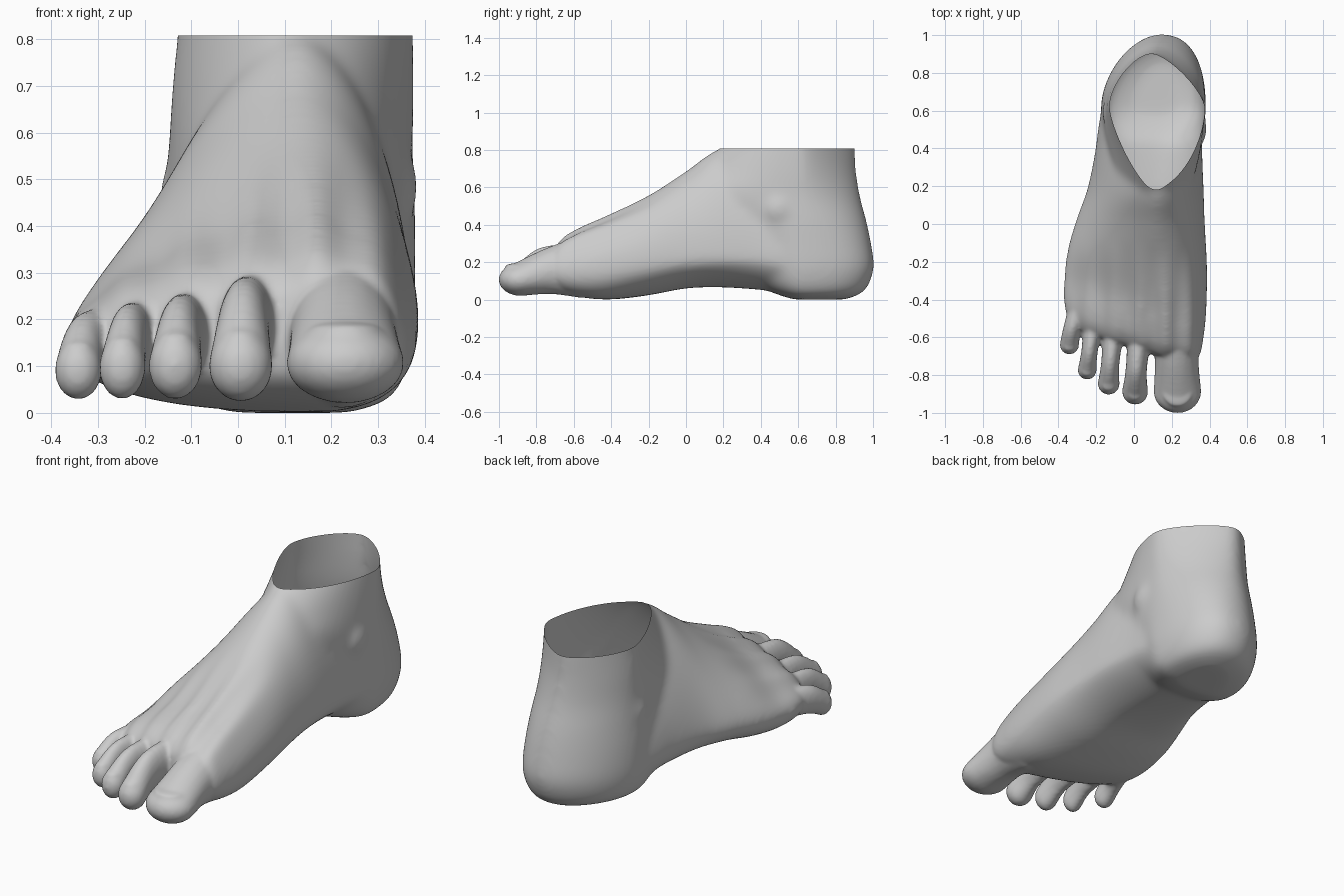
import bpy
import bmesh
from math import sin, cos, pi
from mathutils import Matrix

cube = bpy.data.objects.get("Cube")
if cube:
    bpy.data.objects.remove(cube, do_unlink=True)

SKIN = (0.6, 0.6, 0.6, 1.0)
ANKLE_CUT = 0.808
HEEL_FULLNESS = (2.4, 1.75, 2.6, 1.6)
ANKLE_FULLNESS = (1.35, 1.6, 1.3, 1.75)


def resample(rows, steps):
    """Smooth curve through the rows, column by column."""
    out = []
    last = len(rows) - 1
    for i in range(last):
        a, b = rows[max(i - 1, 0)], rows[i]
        c, d = rows[i + 1], rows[min(i + 2, last)]
        for s in range(steps):
            t = s / steps
            out.append([q + 0.5 * t * (r - p + t * (2 * p - 5 * q + 4 * r - e
                        + t * (3 * (q - r) + e - p)))
                        for p, q, r, e in zip(a, b, c, d)])
    out.append(list(rows[last]))
    return out


def outline(u0, u1, v0, v1, cu, cv, powers, count=64):
    """Rounded outline whose four quarters each have their own fullness."""
    points = []
    for k in range(count):
        a = 2 * pi * (k + 0.5) / count
        c, s = cos(a), sin(a)
        n = powers[int(4 * k / count)]
        u = abs(c) ** (2 / n) * ((u1 - cu) if c > 0 else (u0 - cu))
        v = abs(s) ** (2 / n) * ((v1 - cv) if s > 0 else (v0 - cv))
        points.append((cu + u, cv + v))
    return points


def loft(bm, rings):
    """Skin a row of rings and cap both ends."""
    loops = [[bm.verts.new(p) for p in ring] for ring in rings]
    faces = [bm.faces.new(loops[0]), bm.faces.new(loops[-1])]
    for a, b in zip(loops, loops[1:]):
        for k in range(len(a)):
            j = (k + 1) % len(a)
            faces.append(bm.faces.new((a[k], a[j], b[j], b[k])))
    bmesh.ops.recalc_face_normals(bm, faces=faces)


def bead(bm, centre, radii):
    matrix = Matrix.Translation(centre) @ Matrix.Diagonal((*radii, 1))
    bmesh.ops.create_icosphere(bm, subdivisions=3, radius=1, matrix=matrix)


def fuse(obj, bm, voxel, rounds):
    """Merge overlapping parts into one skin, soften the joins, reload it."""
    bm.to_mesh(obj.data)
    remesh = obj.modifiers.new("fuse", 'REMESH')
    remesh.mode = 'VOXEL'
    remesh.voxel_size = voxel
    soften = obj.modifiers.new("soften", 'SMOOTH')
    soften.factor = 0.5
    soften.iterations = rounds
    bpy.context.view_layer.update()
    graph = bpy.context.evaluated_depsgraph_get()
    skin = bpy.data.meshes.new_from_object(obj.evaluated_get(graph))
    obj.modifiers.clear()
    bm.clear()
    bm.from_mesh(skin)
    bpy.data.meshes.remove(skin)


foot = bpy.data.objects.new("foot", bpy.data.meshes.new("foot"))
bpy.context.scene.collection.objects.link(foot)
bm = bmesh.new()

# Heel and ankle: height, left, right, front, back, middle, heel-to-ankle blend
heel_rows = [
    (-0.004, -0.01, 0.24, 0.58, 0.85, 0.14, 0),
    (0.02, -0.10, 0.315, 0.50, 0.92, 0.14, 0),
    (0.05, -0.145, 0.345, 0.43, 0.96, 0.14, 0),
    (0.10, -0.165, 0.365, 0.36, 0.988, 0.14, 0),
    (0.18, -0.175, 0.378, 0.28, 1.006, 0.14, 0),
    (0.30, -0.172, 0.38, 0.18, 0.99, 0.135, 0.15),
    (0.42, -0.162, 0.38, 0.06, 0.965, 0.125, 0.4),
    (0.55, -0.15, 0.375, -0.08, 0.932, 0.115, 0.7),
    (0.68, -0.143, 0.377, 0.05, 0.912, 0.10, 0.9),
    (0.81, -0.132, 0.376, 0.185, 0.905, 0.095, 1),
    (0.96, -0.125, 0.375, 0.35, 0.895, 0.095, 1),
]
rings = []
for z, left, right, front, back, middle, blend in resample(heel_rows, 6):
    powers = [h + (a - h) * blend
              for h, a in zip(HEEL_FULLNESS, ANKLE_FULLNESS)]
    rings.append([(x, y, z) for x, y in
                  outline(left, right, front, back, middle, 0.62, powers)])
loft(bm, rings)

# Outer and inner ankle bones
bead(bm, (-0.11, 0.59, 0.46), (0.06, 0.08, 0.09))
bead(bm, (0.33, 0.50, 0.48), (0.058, 0.09, 0.09))

# Instep and ball: length, left, right, sole, top, crest x, crest z,
# fullness of the inner top, outer top and arch
instep_rows = [
    (0.68, -0.15, 0.36, 0.02, 0.60, 0.12, 0.20, 1.8, 1.7, 2.0),
    (0.53, -0.187, 0.365, 0.032, 0.72, 0.12, 0.20, 1.8, 1.6, 1.8),
    (0.38, -0.207, 0.362, 0.05, 0.79, 0.12, 0.21, 1.8, 1.55, 1.6),
    (0.18, -0.25, 0.37, 0.062, 0.805, 0.12, 0.21, 1.8, 1.4, 1.5),
    (0.0, -0.315, 0.376, 0.056, 0.685, 0.12, 0.20, 1.9, 1.35, 1.6),
    (-0.2, -0.355, 0.388, 0.02, 0.55, 0.13, 0.18, 2.0, 1.45, 1.9),
    (-0.4, -0.372, 0.383, -0.003, 0.44, 0.16, 0.16, 2.0, 1.5, 2.3),
    (-0.55, -0.375, 0.365, 0.01, 0.37, 0.17, 0.15, 2.0, 1.7, 2.3),
    (-0.63, -0.355, 0.348, 0.035, 0.325, 0.16, 0.15, 2.0, 1.8, 2.2),
    (-0.69, -0.29, 0.29, 0.08, 0.26, 0.12, 0.15, 2.0, 2.0, 2.0),
]
rings = []
for y, left, right, sole, top, cx, cz, inner, outer, arch in resample(instep_rows, 8):
    slant = min(max(-y / 0.5, 0), 1)
    ridge = 0.02 * min(max((-y - 0.1) / 0.35, 0), 1)
    ring = []
    for x, z in outline(left, right, sole, top, cx, cz,
                        (inner, outer, 2.4, arch)):
        # Tendon ridges fan out towards the toes
        if z > cz:
            z += ridge * cos(2 * pi * (x - 0.03) / 0.135) * (z - cz) / (top - cz)
        ring.append((x, y - 0.3 * slant * (x - 0.1), z))
    rings.append(ring)
loft(bm, rings)
fuse(foot, bm, 0.015, 24)

# Toes from tip to root: x, y, z, half width, half height
toes = [
    [(0.23, -0.886, 0.103, 0.127, 0.087), (0.226, -0.72, 0.15, 0.117, 0.125),
     (0.225, -0.56, 0.17, 0.13, 0.165)],
    [(0.006, -0.888, 0.097, 0.069, 0.078), (0.012, -0.77, 0.172, 0.057, 0.105),
     (0.03, -0.57, 0.19, 0.066, 0.105)],
    [(-0.134, -0.846, 0.097, 0.058, 0.073), (-0.125, -0.73, 0.155, 0.049, 0.09),
     (-0.105, -0.54, 0.165, 0.06, 0.09)],
    [(-0.248, -0.774, 0.092, 0.05, 0.068), (-0.235, -0.67, 0.145, 0.044, 0.083),
     (-0.21, -0.49, 0.155, 0.055, 0.08)],
    [(-0.342, -0.64, 0.087, 0.051, 0.064), (-0.327, -0.55, 0.135, 0.047, 0.075),
     (-0.28, -0.41, 0.15, 0.055, 0.075)],
]
for toe in toes:
    for x, y, z, wide, high in resample(toe, 8):
        bead(bm, (x, y, z), (wide, min(wide, 0.116), high))
    # Nail
    x, y, z, wide, high = toe[0]
    bead(bm, (x, y - 0.05 * wide, z + 0.82 * high),
         (0.62 * wide, 0.6 * wide, 0.2 * high))
fuse(foot, bm, 0.0095, 9)

# Rest the sole on the ground and open the ankle
floor = min(v.co.z for v in bm.verts)
bmesh.ops.translate(bm, verts=bm.verts[:], vec=(0, 0, -floor))
bmesh.ops.bisect_plane(bm, geom=bm.verts[:] + bm.edges[:] + bm.faces[:],
                       plane_co=(0, 0, ANKLE_CUT), plane_no=(0, 0, 1),
                       clear_outer=True)
for face in bm.faces:
    face.smooth = True
bm.to_mesh(foot.data)
bm.free()

material = bpy.data.materials.new("grey skin")
material.use_nodes = True
material.diffuse_color = SKIN
material.node_tree.nodes["Principled BSDF"].inputs["Base Color"].default_value = SKIN
foot.data.materials.append(material)
